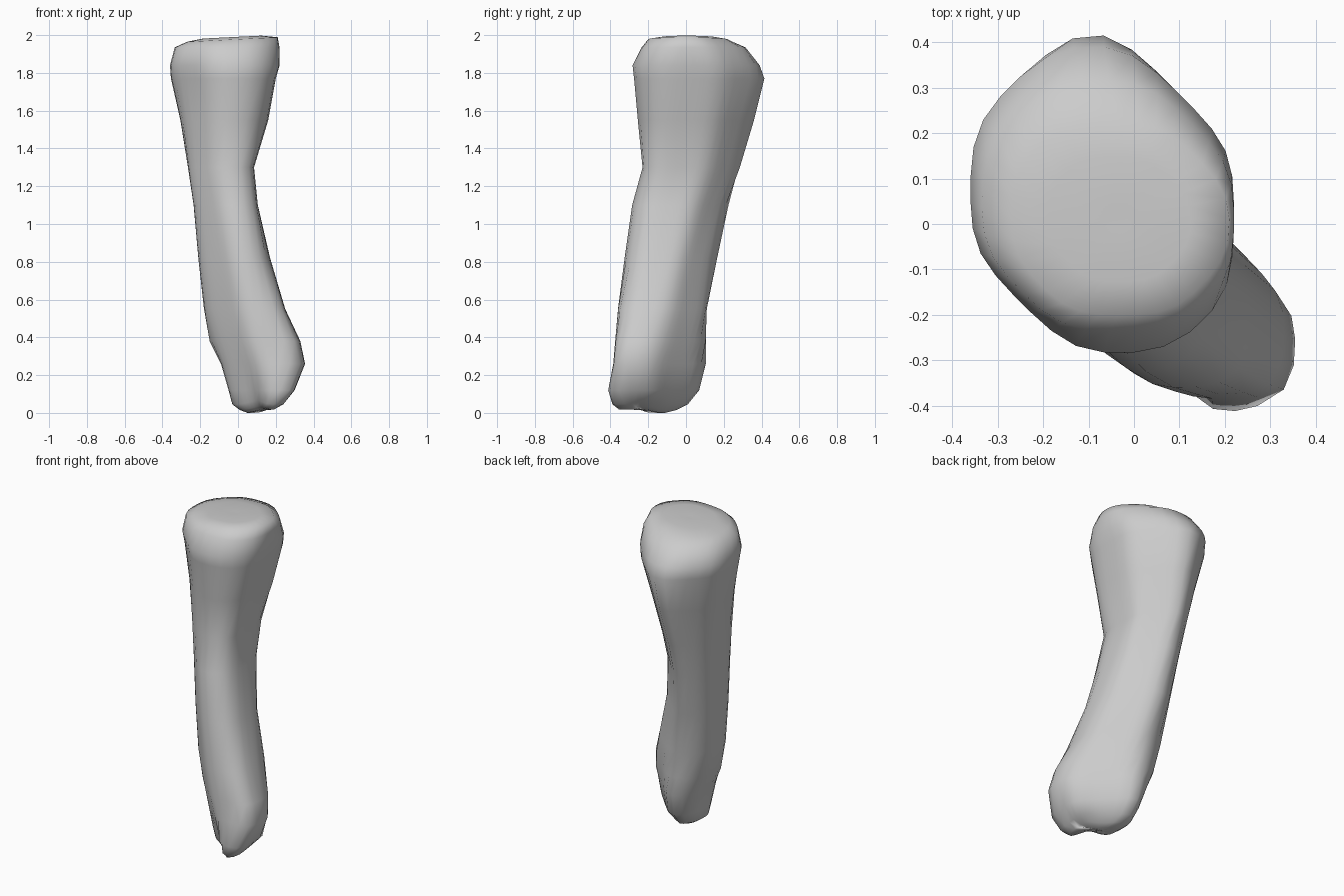
import bpy, bmesh, math

if "Cube" in bpy.data.objects:
    bpy.data.objects.remove(bpy.data.objects["Cube"])

SIDES = 32
R2 = math.sqrt(2)
# height, then the reach of the cross-section in 8 directions (every 45 deg from +x)
SECTIONS = [
    (0.015, .19, -.02, -.05, -.10, -.01, .15, .36, .40),
    (0.045, .24, .03, .01, -.03, .03, .165, .39, .46),
    (0.12, .30, .085, .07, .02, .05, .18, .412, .50),
    (0.26, .355, .11, .105, .075, .09, .20, .385, .515),
    (0.38, .33, .12, .105, .11, .15, .215, .375, .48),
    (0.55, .25, .12, .11, .15, .18, .235, .36, .40),
    (0.82, .17, .09, .165, .195, .21, .245, .325, .29),
    (1.10, .105, .10, .225, .245, .235, .25, .285, .23),
    (1.30, .085, .14, .285, .28, .265, .255, .23, .19),
    (1.55, .16, .20, .36, .335, .305, .265, .255, .22),
    (1.77, .20, .265, .415, .395, .355, .285, .275, .255),
    (1.84, .22, .27, .39, .405, .36, .297, .283, .26),
    (1.935, .22, .245, .315, .35, .335, .28, .235, .24),
    (1.975, .21, .20, .22, .27, .27, .24, .20, .20),
]


def outline(reach):
    """Rounded octagon touching the 8 reach lines."""
    cu, cv = (reach[1] - reach[5]) / 2, (reach[3] - reach[7]) / 2
    cx = ((reach[0] - reach[4]) / 2 + (cu - cv) / R2) / 2
    cy = ((reach[2] - reach[6]) / 2 + (cu + cv) / R2) / 2
    pts = []
    for i in range(SIDES):
        a = 2 * math.pi * i / SIDES
        total = 0
        for k, h in enumerate(reach):
            t = k * math.pi / 4
            d = max(h - cx * math.cos(t) - cy * math.sin(t), .02)
            total += (max(0, math.cos(a - t)) / d) ** 11
        r = total ** (-1 / 11)
        pts.append((cx + r * math.cos(a), cy + r * math.sin(a)))
    # stretch to the exact width and depth
    xs, ys = [p[0] for p in pts], [p[1] for p in pts]

    def fit(value, vals, low, high):
        return low + (value - min(vals)) / (max(vals) - min(vals)) * (high - low)

    pts = [(fit(x, xs, -reach[4], reach[0]), fit(y, ys, -reach[6], reach[2])) for x, y in pts]
    return pts, (sum(p[0] for p in pts) / SIDES, sum(p[1] for p in pts) / SIDES)


def shaped(x, y, z, c):
    """Groove between the two lower knuckles, slight tilt of the top."""
    u, v = (x + y) / R2, (y - x) / R2
    g = math.exp(-((v + .28) / .07) ** 2)
    if z < .3 and u < (c[0] + c[1]) / R2:
        push = .035 * g * (1 - z / .3) / R2
        x, y = x + push, y + push
    if z < .06:
        z += .02 * g
    if z > 1.96:
        z += .05 * (x + .06)
    return x, y, z


bm = bmesh.new()
rings = []


def add_ring(pts, c, z, scale=1):
    rings.append([bm.verts.new(shaped(c[0] + (x - c[0]) * scale,
                                      c[1] + (y - c[1]) * scale, z, c)) for x, y in pts])


# lower end cap, shaft and head, upper end cap
pts, c = outline(SECTIONS[0][1:])
add_ring(pts, c, 0.0, .08)
add_ring(pts, c, 0.0, .6)
for s in SECTIONS:
    pts, c = outline(s[1:])
    add_ring(pts, c, s[0])
add_ring(pts, c, 1.988, .65)
add_ring(pts, c, 1.985, .08)

for a, b in zip(rings, rings[1:]):
    for i in range(SIDES):
        j = (i + 1) % SIDES
        bm.faces.new((a[i], a[j], b[j], b[i]))
bm.faces.new(rings[0][::-1])
bm.faces.new(rings[-1])

mesh = bpy.data.meshes.new("long_bone")
bm.to_mesh(mesh)
bm.free()
mesh.shade_smooth()
bone = bpy.data.objects.new("long_bone", mesh)
bpy.context.collection.objects.link(bone)
